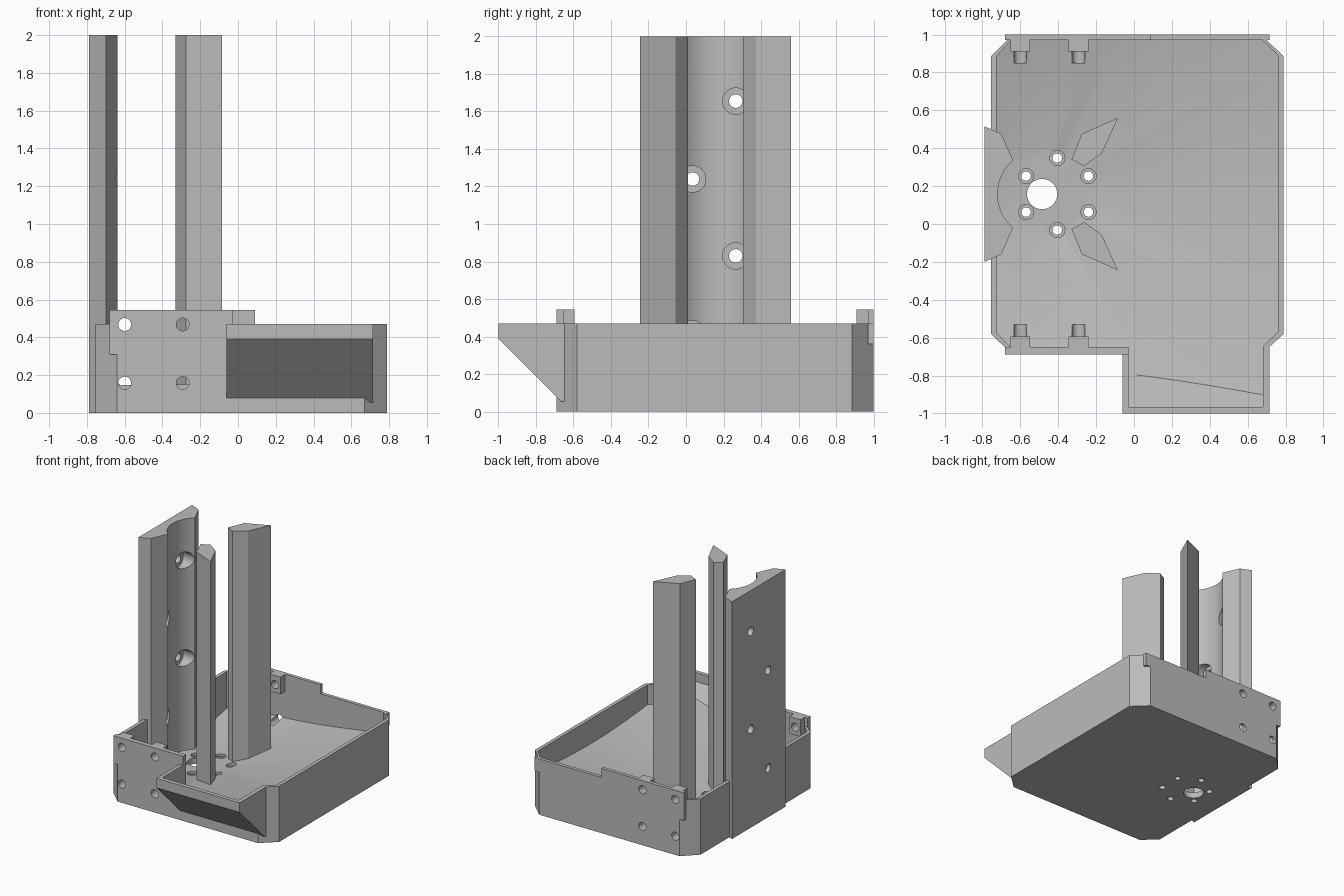
import bpy, bmesh, math
from mathutils import Matrix, Vector

default = bpy.data.objects.get("Cube")
if default:
    bpy.data.objects.remove(default, do_unlink=True)

grey = bpy.data.materials.new("plain grey")
grey.use_nodes = True
grey.diffuse_color = (0.5, 0.5, 0.5, 1)
grey.node_tree.nodes["Principled BSDF"].inputs["Base Color"].default_value = grey.diffuse_color

CX, CY, R = -0.485, 0.158, 0.235      # axis and radius of the round well
FLOOR = 0.05
SLOPE = 0.21


def finish(name, bm):
    bmesh.ops.recalc_face_normals(bm, faces=bm.faces)
    mesh = bpy.data.meshes.new(name)
    bm.to_mesh(mesh)
    bm.free()
    mesh.materials.append(grey)
    obj = bpy.data.objects.new(name, mesh)
    bpy.context.collection.objects.link(obj)
    return obj


def prism(name, points, low, high, axis="z"):
    """Extrude a flat outline along z, or a (y, z) outline along x."""
    bm = bmesh.new()
    place = (lambda a, b, c: (a, b, c)) if axis == "z" else (lambda a, b, c: (c, a, b))
    face = bm.faces.new([bm.verts.new(place(a, b, low)) for a, b in points])
    side = bmesh.ops.extrude_face_region(bm, geom=[face])["geom"]
    move = Vector(place(0, 0, high - low))
    bmesh.ops.translate(bm, vec=move, verts=[v for v in side if isinstance(v, bmesh.types.BMVert)])
    return finish(name, bm)


def box(name, x0, x1, y0, y1, z0, z1):
    return prism(name, [(x0, y0), (x1, y0), (x1, y1), (x0, y1)], z0, z1)


def rod(name, centre, axis, r1, r2, length, sides=32):
    bm = bmesh.new()
    turn = Vector((0, 0, 1)).rotation_difference(Vector(axis)).to_matrix().to_4x4()
    bmesh.ops.create_cone(bm, cap_ends=True, segments=sides, radius1=r1, radius2=r2,
                          depth=length, matrix=Matrix.Translation(centre) @ turn)
    return finish(name, bm)


def boolean(obj, other, operation="DIFFERENCE"):
    mod = obj.modifiers.new("bool", "BOOLEAN")
    mod.operation, mod.object, mod.solver = operation, other, "EXACT"
    bpy.context.view_layer.objects.active = obj
    bpy.ops.object.modifier_apply(modifier=mod.name)
    bpy.data.objects.remove(other, do_unlink=True)


def smooth(obj):
    bpy.ops.object.select_all(action="DESELECT")
    obj.select_set(True)
    bpy.context.view_layer.objects.active = obj
    bpy.ops.object.shade_smooth_by_angle(angle=math.radians(25))


# Tray block with chamfered corners
tray = prism("tray", [(-0.64, 1), (0.67, 1), (0.79, 0.885), (0.79, -0.58), (0.67, -0.69),
                      (-0.64, -0.69), (-0.755, -0.58), (-0.755, 0.885)], 0, 0.47)

# Spout overhanging the front
boolean(tray, prism("spout", [(-0.6, 0.47), (-1, 0.47), (-1, 0.39), (-0.665, 0.055), (-0.6, 0.055)],
                    -0.06, 0.715, "x"), "UNION")

# Raised mounting flanges and squared upper corners
for y0, y1, x1 in ((-0.69, -0.65, -0.03), (0.97, 1, 0.09)):
    boolean(tray, box("flange", -0.68, x1, y0, y1, 0.31, 0.545), "UNION")
boolean(tray, box("corner", 0.6, 0.715, 0.97, 1, 0.36, 0.47), "UNION")

# Hollow interior: inner outline, conical floor, sloped spout floor
cavity = prism("cavity", [(-0.65, 0.97), (0.68, 0.97), (0.76, 0.89), (0.76, -0.57), (0.68, -0.645),
                          (0.68, -0.965), (-0.03, -0.965), (-0.03, -0.65), (-0.65, -0.65),
                          (-0.725, -0.575), (-0.725, 0.885)], 0.01, 0.8)
rise = 0.9
boolean(cavity, rod("floor_cone", (CX, CY, FLOOR + rise / 2), (0, 0, 1),
                    R, R + rise / SLOPE, rise, 96), "INTERSECT")
boolean(cavity, prism("spout_floor", [(-1.1, 0.53), (-0.58, 0.01), (-0.58, -0.2), (-1.1, -0.2)],
                      -0.2, 0.9, "x"))
boolean(tray, cavity)

# Nut blocks behind the flanges
for x in (-0.6, -0.293):
    for y0, y1 in ((-0.66, -0.595), (0.91, 0.98)):
        boolean(tray, box("nut_block", x - 0.052, x + 0.052, y0, y1, 0.4, 0.545), "UNION")

# Side screw holes, front and back
for x in (-0.6, -0.293):
    for z in (0.468, 0.158):
        for y in (-0.63, 0.95):
            boolean(tray, rod("screw_hole", (x, y, z), (0, 1, 0), 0.034, 0.034, 0.2))

# Shaft hole and ring of countersunk holes through the base
boolean(tray, rod("shaft_hole", (CX, CY, 0), (0, 0, 1), 0.08, 0.08, 0.4))
for i in range(6):
    a = math.radians(30 + 60 * i)
    x, y = CX + 0.08 + 0.19 * math.cos(a), CY + 0.19 * math.sin(a)
    boolean(tray, rod("base_hole", (x, y, 0), (0, 0, 1), 0.025, 0.025, 0.4, 24))
    boolean(tray, rod("base_sink", (x, y, 0.23), (0, 0, 1), 0.04, 0.04, 0.4, 24))
smooth(tray)

# Back guide plate with a concave face
half = math.atan2(0.18, 0.155)
arc = [(CX - R * math.cos(t), CY + R * math.sin(t))
       for t in (half - 2 * half * i / 24 for i in range(25))]
guide = prism("guide_plate", [(-0.79, -0.2), (-0.79, 0.516), (-0.7, 0.476)] + arc
              + [(-0.7, -0.16)], 0, 2)

# Countersunk holes, staggered up the guide plate
for y, z in ((0.265, 1.655), (0.035, 1.24), (0.265, 0.83), (0.035, 0.415)):
    boolean(guide, rod("guide_hole", (-0.75, y, z), (1, 0, 0), 0.036, 0.036, 0.4))
    boolean(guide, rod("guide_sink", (-0.645, y, z), (1, 0, 0), 0.07, 0.07, 0.2))
smooth(guide)

# Two mirrored guide posts, ground to the curve of the well
for name, side in (("back_post", 1), ("front_post", -1)):
    outline = [(-0.085, 0.402), (-0.275, 0.318), (-0.33, 0.183), (-0.296, 0.167),
               (-0.265, 0.147), (-0.17, 0.215)]
    smooth(prism(name, [(x, CY + side * d) for x, d in outline], 0.03, 2))
